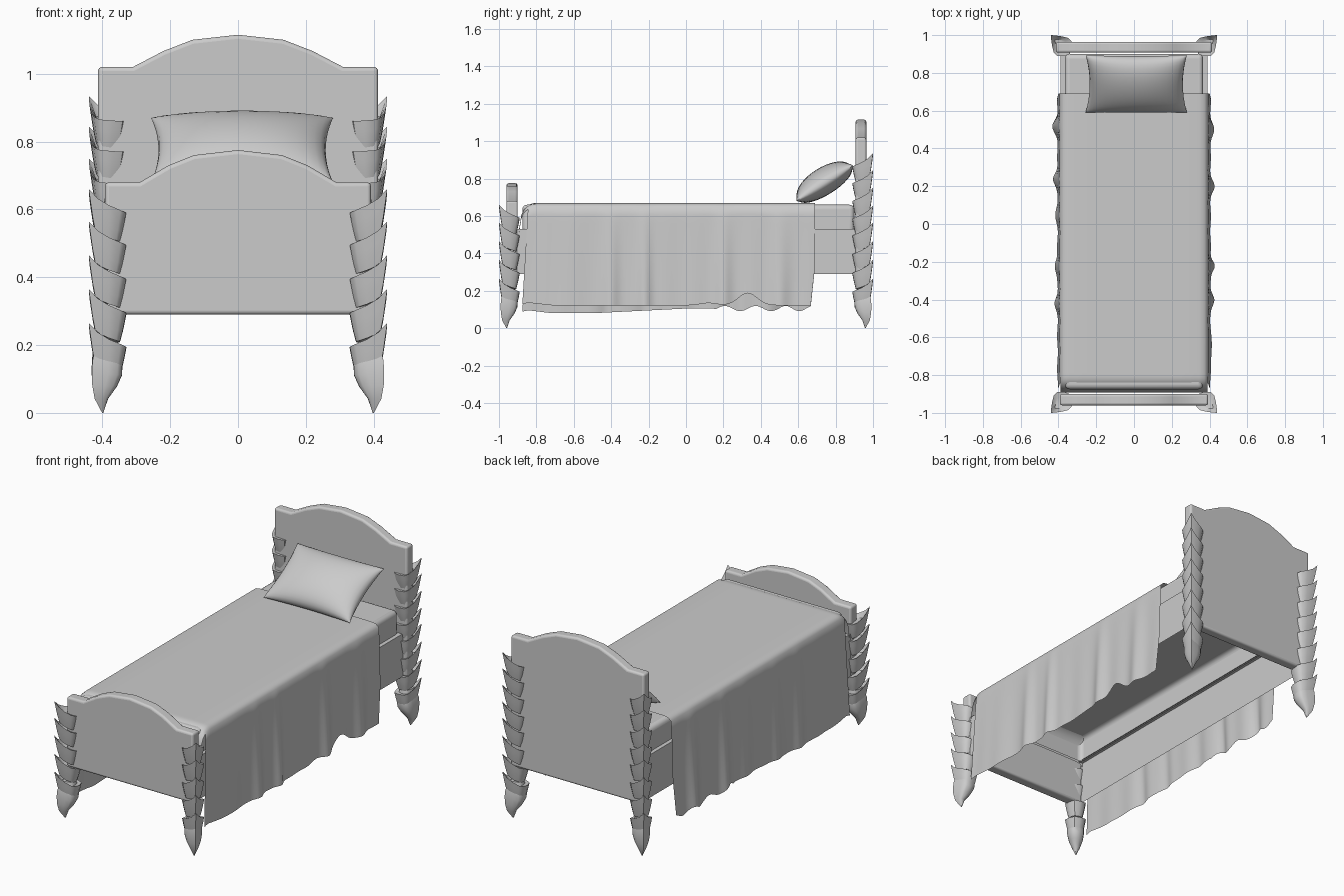
import bpy, bmesh, math

if "Cube" in bpy.data.objects:
    bpy.data.objects.remove(bpy.data.objects["Cube"])

def make(name, verts, faces, angle=35, bevel=0):
    me = bpy.data.meshes.new(name)
    me.from_pydata(verts, [], faces)
    bm = bmesh.new()
    bm.from_mesh(me)
    bmesh.ops.remove_doubles(bm, verts=bm.verts, dist=.0001)
    bmesh.ops.recalc_face_normals(bm, faces=bm.faces)
    bm.to_mesh(me)
    bm.free()
    ob = bpy.data.objects.new(name, me)
    bpy.context.collection.objects.link(ob)
    if bevel:
        m = ob.modifiers.new("bevel", 'BEVEL')
        m.width, m.segments, m.limit_method = bevel, 4, 'ANGLE'
        m.angle_limit = math.radians(40)
    bpy.ops.object.select_all(action='DESELECT')
    ob.select_set(True)
    bpy.context.view_layer.objects.active = ob
    bpy.ops.object.shade_smooth_by_angle(angle=math.radians(angle))
    return ob

def grid_faces(nr, nc, off=0):
    return [(off + i*nc + j, off + i*nc + j + 1, off + (i+1)*nc + j + 1, off + (i+1)*nc + j)
            for i in range(nr - 1) for j in range(nc - 1)]

# Arched head and foot boards
def board(name, half, y0, y1):
    pts = half + [(-x, z) for x, z in reversed(half) if x > 0]
    n = len(pts)
    v = [(x, y, z) for y in (y0, y1) for x, z in pts]
    f = [tuple(range(n)), tuple(range(n, 2*n))]
    f += [(i, (i+1) % n, n + (i+1) % n, n + i) for i in range(n)]
    make(name, v, f, 40, 0.012)

board("headboard", [(.413, .29), (.413, 1.02), (.31, 1.02), (.22, 1.067), (.135, 1.10), (0, 1.115)], .907, .964)
board("footboard", [(.392, .29), (.392, .68), (.29, .68), (.205, .73), (.13, .76), (0, .775)], -.96, -.90)

# Scaly posts: stacked flared collars above a claw foot
RING = [(.055, .055, 0), (.028, .053, -.028), (-.005, .048, -.048), (-.038, .04, -.062), (-.055, .022, -.07),
        (-.056, -.015, -.073), (-.045, -.045, -.075), (-.015, -.056, -.073), (.022, -.055, -.07),
        (.04, -.038, -.062), (.048, -.005, -.048), (.053, .028, -.028)]

def loft(verts, faces, rings, sx, sy):
    base, n = len(verts), len(RING)
    for s, z, zs, sh in rings:
        for u, v, w in RING:
            verts.append((sx*(.385 + u*s + sh), sy*(.945 + v*s + sh), z + w*zs))
    for r in range(len(rings) - 1):
        for i in range(n):
            a, b = base + r*n + i, base + r*n + (i+1) % n
            faces.append((a, b, b + n, a + n))
    faces.append(tuple(base + i for i in range(n)))
    faces.append(tuple(base + (len(rings)-1)*n + i for i in range(n)))

def post(name, sx, sy, tips):
    v, f = [], []
    for z in tips:
        loft(v, f, [(.6, z - .06, .2, 0), (1, z, 1, 0), (.9, z - .04, .85, 0), (.8, z - .08, .65, 0),
                    (.66, z - .12, .5, 0)], sx, sy)
    loft(v, f, [(.55, .21, 0, 0), (.8, .155, .1, 0), (.8, .125, .2, .002), (.66, .085, .1, .009),
                (.36, .042, 0, .018), (.03, 0, 0, .014)], sx, sy)
    make(name, v, f, 45)

low = [.265, .365, .465, .565, .66]
for sx, side in ((-1, "left"), (1, "right")):
    post("front_post_" + side, sx, -1, low)
    post("back_post_" + side, sx, 1, low[:4] + [.655, .75, .845, .935])
    # Thin side rails with a ledge for the mattress
    make("side_rail_" + side, [(sx*x, y, z) for y in (-.92, .92) for x, z in ((.388, .29), (.388, .53), (.36, .53))],
         grid_faces(2, 3))

# Mattress: rounded shell, open underneath
v = [(sx*.366, y, z) for z in (.525, .66) for sx, y in ((-1, -.875), (1, -.875), (1, .9), (-1, .9))]
make("mattress", v, [(4, 5, 6, 7)] + [(i, (i+1) % 4, 4 + (i+1) % 4, 4 + i) for i in range(4)], 40, .025)

# Blanket draped over both sides with folds that deepen toward the hem
BUMPS = {1: [(.5, .05, .018), (.2, .04, .02), (-.22, .035, .024), (-.4, .04, .02), (-.65, .06, .008)],
         -1: [(.52, .05, .026), (.24, .04, .024), (.05, .05, .01), (-.22, .04, .016), (-.42, .04, .014)]}

def fold(y, side):
    return sum(h*math.exp(-((y - c)/w)**2) for c, w, h in BUMPS[side]) + .002*math.sin(40*y)

def hem(y, side):
    if side > 0:
        z = .122 + .018*max(0, (-.7 - y)/.15) + .065*math.exp(-((y - .33)/.07)**2)
        return z + .012*math.exp(-((y - .12)/.06)**2)
    z = .08 + .025*max(0, min(1, (y + .5)/.5)) + .02*max(0, (-.7 - y)/.15)
    return z + (.014*math.sin(38*y) if y > .15 else 0)

NY, ND = 110, 12
verts = []
for i in range(NY + 1):
    y = -.845 + 1.535*i/NY
    dip = .012*(1 - min(1, (y + .845)/.04))**2
    halves = []
    for side in (-1, 1):
        half = [(side*x, y, z - dip) for x, z in ((.12, .669), (.25, .669), (.345, .668), (.372, .664), (.39, .648))]
        h = hem(y, side)
        for k in range(1, ND + 1):
            t = k/ND
            x = .392 + .013*t + fold(y, side)*t**.7
            yy = y - .03*t*max(0, 1 - (y + .845)/.3) - .03*max(0, t - .6)*2*max(0, (y - .5)/.2)
            half.append((side*max(x, .391), yy, .648 - dip + (h - .648)*t))
        halves.append(half)
    verts += halves[0][::-1] + [(0, y, .669 - dip)] + halves[1]
nc = 2*(5 + ND) + 1
faces = grid_faces(NY + 1, nc)
# Turned-down front flap
keep = list(range(ND, nc - ND))
prev = keep
for y, dz in ((-.865, .018), (-.88, .05), (-.893, .13)):
    off = len(verts)
    verts += [(verts[j][0], y, verts[j][2] - dz) for j in keep]
    cur = list(range(off, off + len(keep)))
    faces += [(prev[k], prev[k+1], cur[k+1], cur[k]) for k in range(len(keep) - 1)]
    prev = cur
make("blanket", verts, faces, 60)

# Pillow: pinched corners, leaning on the headboard
N = 18
verts, faces = [], []
ca, sa = math.cos(math.radians(32)), math.sin(math.radians(32))
for s in (.085, -.062):
    off = len(verts)
    for i in range(N + 1):
        for j in range(N + 1):
            u, v = math.sin(math.pi*(i/N - .5)), math.sin(math.pi*(j/N - .5))
            x = .268*u*(1 - .08*(1 - v*v))
            d = .178*v*(1 - .06*(1 - u*u))
            h = s*max(0, (1 - u*u)*(1 - v*v))**.45
            verts.append((.012 + x, .742 + d*ca - h*sa, .775 + d*sa + h*ca))
    faces += grid_faces(N + 1, N + 1, off)
make("pillow", verts, faces, 50)
